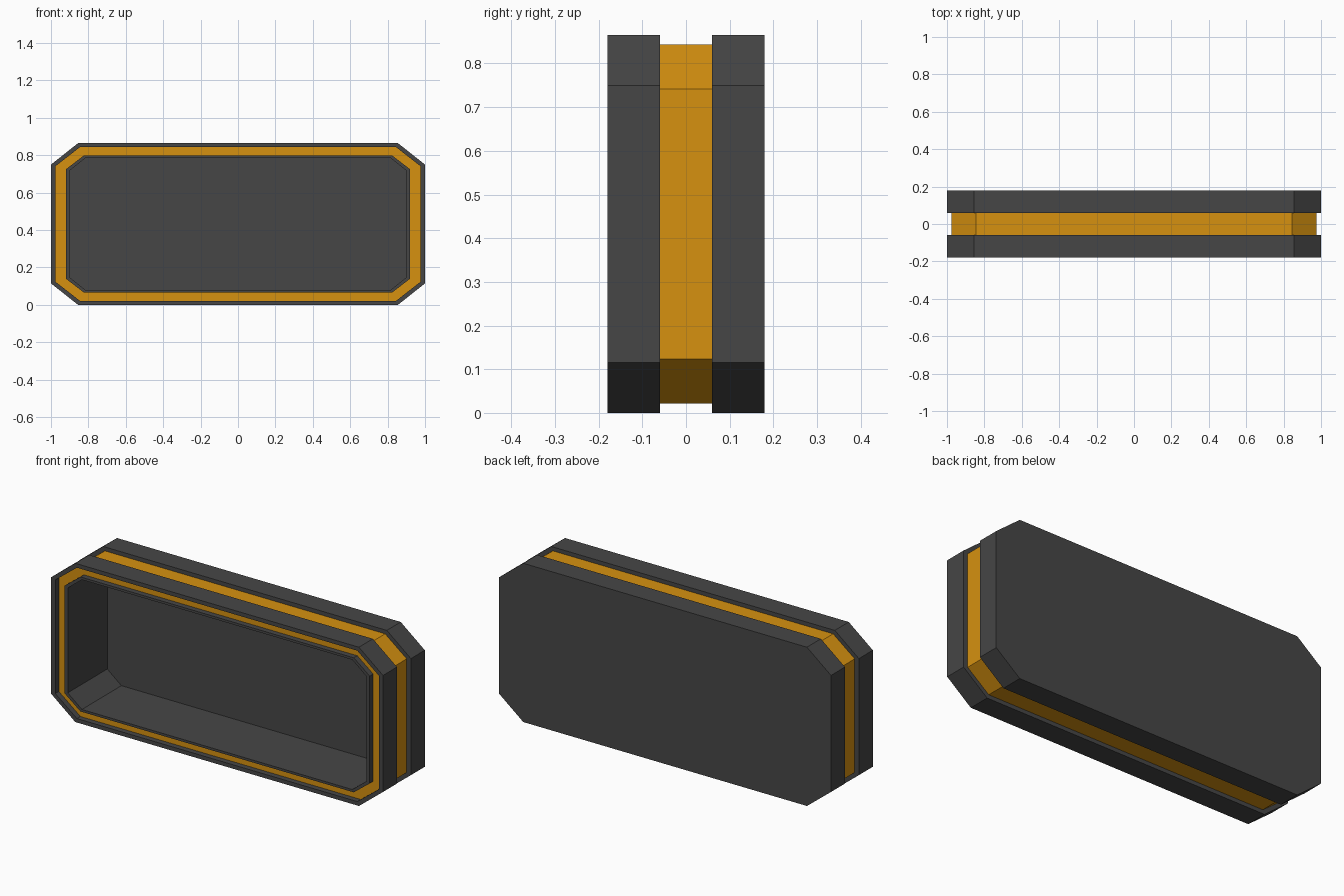
import bpy
import bmesh

if "Cube" in bpy.data.objects:
    bpy.data.objects.remove(bpy.data.objects["Cube"])

CENTER_Z = 0.4325

# Chamfered rectangles: half width, chamfer start x, half height, chamfer start z
OUTER = (1.0, 0.855, 0.4325, 0.3175)
BAND = (0.975, 0.845, 0.411, 0.3095)
LIP = (0.92, 0.824, 0.3665, 0.2925)
CAVITY = (0.90, 0.815, 0.3535, 0.2855)


def material(name, color):
    mat = bpy.data.materials.new(name)
    mat.diffuse_color = (*color, 1.0)
    mat.use_nodes = True
    mat.node_tree.nodes["Principled BSDF"].inputs["Base Color"].default_value = mat.diffuse_color
    return mat


def octagon(bm, shape, y):
    hx, cx, hz, cz = shape
    pts = [(hx, cz), (cx, hz), (-cx, hz), (-hx, cz),
           (-hx, -cz), (-cx, -hz), (cx, -hz), (hx, -cz)]
    return [bm.verts.new((x, y, CENTER_Z + z)) for x, z in pts]


def loft(name, sections, mat, ring):
    """Bridge octagon sections; close into a ring or cap both ends."""
    bm = bmesh.new()
    loops = [octagon(bm, shape, y) for shape, y in sections]
    pairs = list(zip(loops, loops[1:]))
    if ring:
        pairs.append((loops[-1], loops[0]))
    else:
        bm.faces.new(loops[0])
        bm.faces.new(loops[-1])
    for a, b in pairs:
        for i in range(8):
            j = (i + 1) % 8
            bm.faces.new((a[i], a[j], b[j], b[i]))
    bmesh.ops.recalc_face_normals(bm, faces=bm.faces)
    mesh = bpy.data.meshes.new(name)
    bm.to_mesh(mesh)
    bm.free()
    mesh.materials.append(mat)
    obj = bpy.data.objects.new(name, mesh)
    bpy.context.collection.objects.link(obj)
    return obj


dark = material("dark grey", (0.061, 0.061, 0.061))
orange = material("amber orange", (0.67, 0.283, 0.005))

# Back shell with the deep cavity and its raised front lip
loft("back_tray", [(CAVITY, 0.16), (CAVITY, -0.18), (LIP, -0.18),
                   (LIP, 0.06), (OUTER, 0.06), (OUTER, 0.18)], dark, False)

# Front outer frame
loft("front_frame", [(BAND, -0.18), (OUTER, -0.18),
                     (OUTER, -0.06), (BAND, -0.06)], dark, True)

# Coloured core: middle band outside, recessed groove floor in front
loft("orange_core", [(LIP, -0.15), (BAND, -0.15),
                     (BAND, 0.06), (LIP, 0.06)], orange, True)
